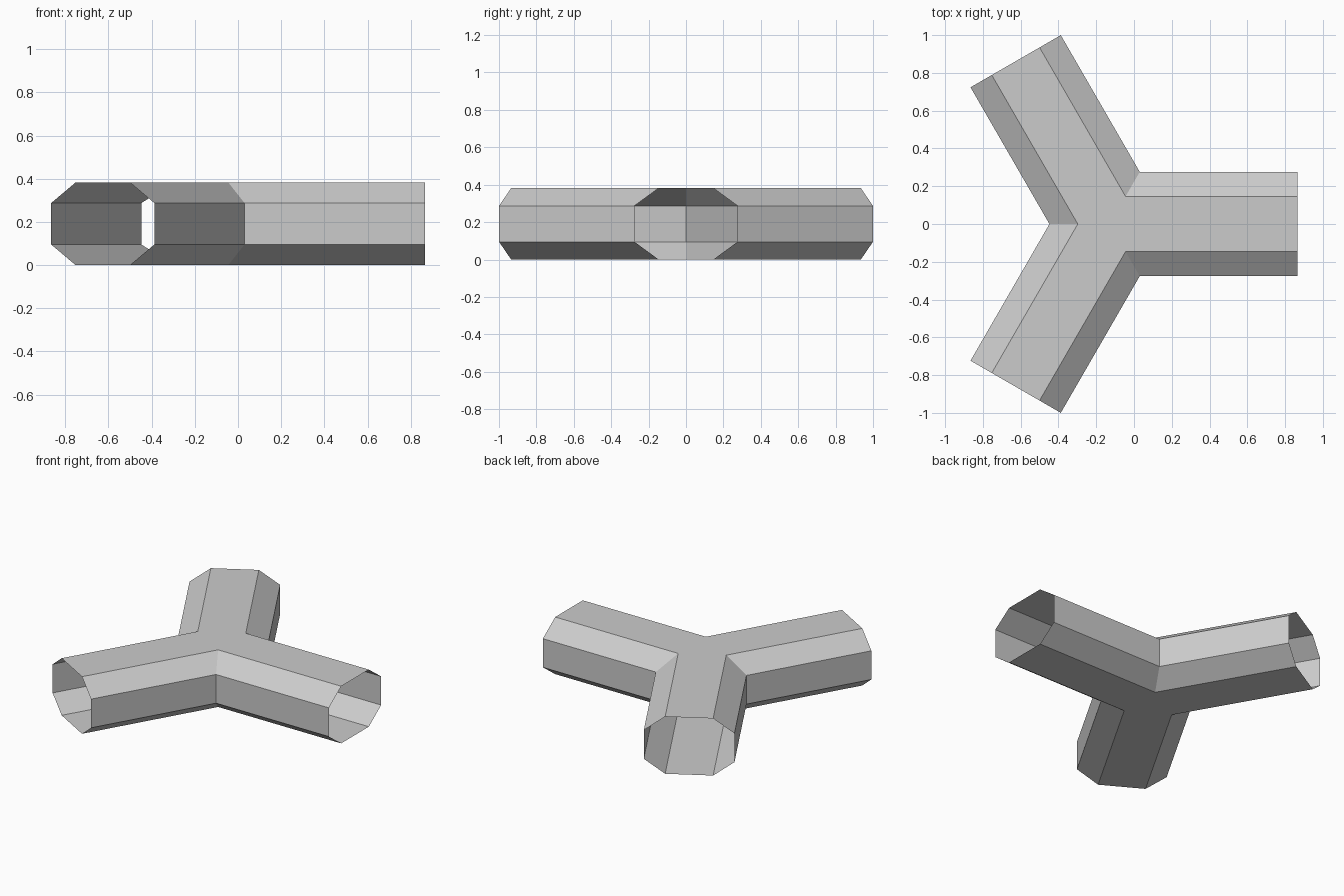
import bpy
import bmesh
from math import cos, sin, radians
from mathutils import Vector

if "Cube" in bpy.data.objects:
    bpy.data.objects.remove(bpy.data.objects["Cube"], do_unlink=True)

HUB = Vector((-0.129, 0, 0))
LENGTH = 0.995
# Half section of the octagonal tube, top to bottom: (half width, height)
SECTION = [(0.146, 0.382), (0.276, 0.287), (0.276, 0.095), (0.146, 0)]


def heading(angle):
    return Vector((cos(radians(angle)), sin(radians(angle)), 0))


bm = bmesh.new()


def chain(place):
    """One half section of vertices, with place(half_width) giving the plan position."""
    return [bm.verts.new(HUB + place(half) + Vector((0, 0, z))) for half, z in SECTION]


# Mitred creases between neighbouring arms
angles = [0, 120, 240]
creases = [chain(lambda h, a=a: heading(a + 60) * h / sin(radians(60))) for a in angles]

# Side walls of the three arms, with the tube ends left open
rims = []
for i, a in enumerate(angles):
    right = chain(lambda h: heading(a) * LENGTH + heading(a - 90) * h)
    left = chain(lambda h: heading(a) * LENGTH + heading(a + 90) * h)
    rims += [right, left, creases[i]]
    for near, far, flip in ((creases[i - 1], right, False), (creases[i], left, True)):
        for j in range(len(SECTION) - 1):
            loop = [near[j], near[j + 1], far[j + 1], far[j]]
            bm.faces.new(loop[::-1] if flip else loop)

# Flat three-armed top and bottom
bm.faces.new([rim[0] for rim in rims])
bm.faces.new([rim[-1] for rim in reversed(rims)])

mesh = bpy.data.meshes.new("three_way_pipe")
bm.to_mesh(mesh)
bm.free()
pipe = bpy.data.objects.new("three_way_pipe", mesh)
bpy.context.collection.objects.link(pipe)

# Plain grey finish
grey = bpy.data.materials.new("light_grey")
grey.use_nodes = True
colour = (0.6, 0.6, 0.6, 1)
grey.diffuse_color = colour
grey.node_tree.nodes["Principled BSDF"].inputs["Base Color"].default_value = colour
mesh.materials.append(grey)
